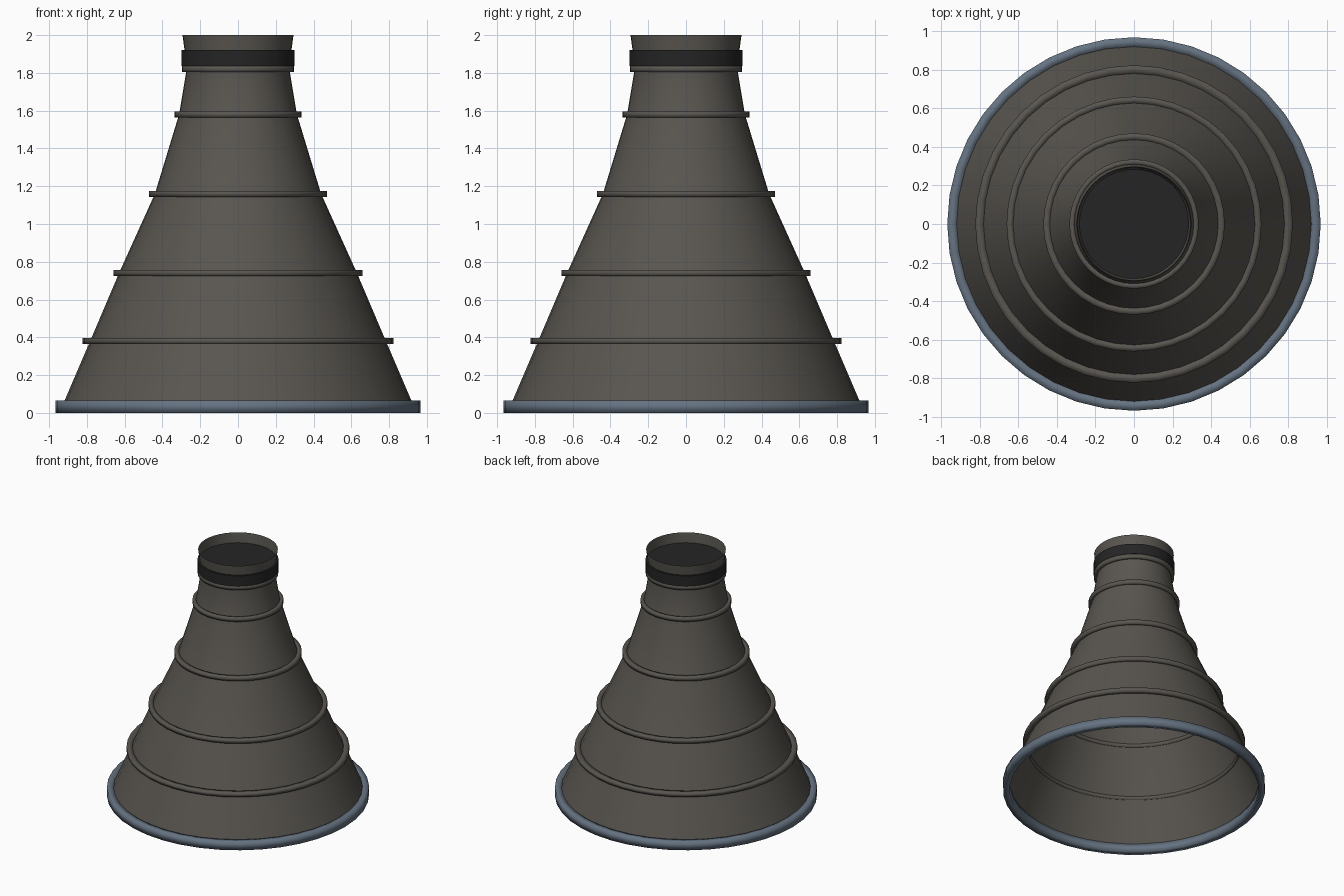
import bpy, bmesh, math

cube = bpy.data.objects.get("Cube")
if cube:
    bpy.data.objects.remove(cube, do_unlink=True)

SEGMENTS = 40


def material(name, rgb):
    mat = bpy.data.materials.new(name)
    mat.use_nodes = True
    colour = (*rgb, 1)
    mat.diffuse_color = colour
    mat.node_tree.nodes["Principled BSDF"].inputs["Base Color"].default_value = colour
    return mat


def lathe(name, profile, mat, closed=False):
    """Revolve (radius, height) points about the vertical axis."""
    bm = bmesh.new()
    loops = []
    for r, z in profile:
        loops.append([bm.verts.new((r * math.cos(a), r * math.sin(a), z))
                      for a in (math.tau * i / SEGMENTS for i in range(SEGMENTS))])
    pairs = list(zip(loops, loops[1:]))
    if closed:
        pairs.append((loops[-1], loops[0]))
    for low, high in pairs:
        for i in range(SEGMENTS):
            j = (i + 1) % SEGMENTS
            bm.faces.new((low[i], low[j], high[j], high[i]))
    return finish(name, bm, mat)


def finish(name, bm, mat):
    for face in bm.faces:
        face.smooth = True
    mesh = bpy.data.meshes.new(name)
    bm.to_mesh(mesh)
    bm.free()
    mesh.materials.append(mat)
    obj = bpy.data.objects.new(name, mesh)
    bpy.context.collection.objects.link(obj)
    return obj


def hoop(name, inner, outer, bottom, top, mat):
    """Square-section ring with softly shaded edges."""
    section = [(outer, bottom), (outer, top), (inner, top), (inner, bottom)]
    return lathe(name, section, mat, closed=True)


brown = material("warm dark metal", (0.1, 0.092, 0.08))
steel = material("blue grey steel", (0.13, 0.17, 0.22))
black = material("near black", (0.018, 0.018, 0.018))

# Thin open bell, narrowing to a throat and flaring at the top
lathe("bell", [(0.942, 0.01), (0.783, 0.38), (0.63, 0.74), (0.44, 1.16),
               (0.312, 1.58), (0.272, 1.82), (0.28, 1.9), (0.294, 2.0)], brown)

# Stiffening hoops: bell radius, outer radius, centre height
for n, (inner, outer, z) in enumerate([(0.783, 0.822, 0.38), (0.63, 0.66, 0.74),
                                       (0.44, 0.47, 1.16), (0.312, 0.335, 1.58),
                                       (0.272, 0.297, 1.82)], 1):
    hoop(f"stiffening_hoop_{n}", inner - 0.004, outer, z - 0.016, z + 0.016, brown)

# Heavy rim at the mouth
hoop("mouth_rim", 0.917, 0.967, 0, 0.065, steel)

# Solid dark collar closing the throat
bm = bmesh.new()
bmesh.ops.create_cone(bm, cap_ends=True, segments=SEGMENTS,
                      radius1=0.298, radius2=0.298, depth=0.085)
bmesh.ops.translate(bm, verts=bm.verts, vec=(0, 0, 1.878))
collar = finish("throat_collar", bm, black)
for face in collar.data.polygons:
    face.use_smooth = abs(face.normal.z) < 0.5
